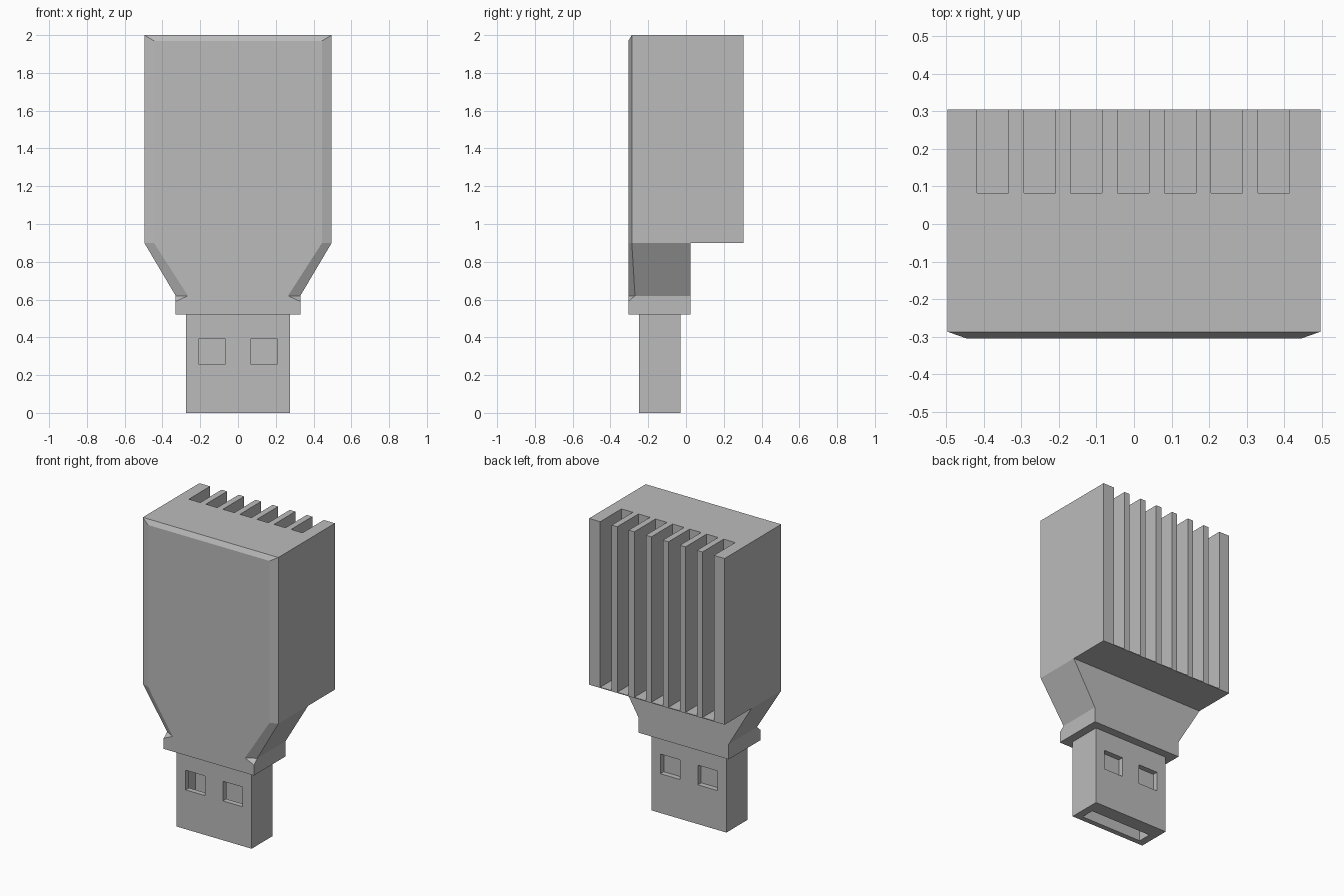
import bpy, bmesh

cube = bpy.data.objects.get("Cube")
if cube:
    bpy.data.objects.remove(cube, do_unlink=True)

grey = bpy.data.materials.new("plain grey")
grey.use_nodes = True
COLOUR = (0.5, 0.5, 0.5, 1)
grey.diffuse_color = COLOUR
grey.node_tree.nodes["Principled BSDF"].inputs["Base Color"].default_value = COLOUR


def finish(name, bm):
    bmesh.ops.recalc_face_normals(bm, faces=bm.faces)
    mesh = bpy.data.meshes.new(name)
    bm.to_mesh(mesh)
    bm.free()
    mesh.materials.append(grey)
    obj = bpy.data.objects.new(name, mesh)
    bpy.context.collection.objects.link(obj)
    return obj


def loft(name, rings):
    """Skin closed rings of equal length and cap both ends."""
    bm = bmesh.new()
    loops = [[bm.verts.new(p) for p in ring] for ring in rings]
    n = len(loops[0])
    for a, b in zip(loops, loops[1:]):
        for i in range(n):
            j = (i + 1) % n
            bm.faces.new((a[i], a[j], b[j], b[i]))
    bm.faces.new(loops[0])
    bm.faces.new(loops[-1])
    return finish(name, bm)


def box(name, x, y, z):
    return loft(name, [[(x[0], y[0], h), (x[1], y[0], h),
                        (x[1], y[1], h), (x[0], y[1], h)] for h in z])


def cut(target, cutters):
    for c in cutters:
        c.hide_render = True
        mod = target.modifiers.new("cut", "BOOLEAN")
        mod.operation, mod.solver, mod.object = "DIFFERENCE", "EXACT", c
    graph = bpy.context.evaluated_depsgraph_get()
    result = bpy.data.meshes.new_from_object(target.evaluated_get(graph))
    target.modifiers.clear()
    target.data = result
    for c in cutters:
        bpy.data.objects.remove(c, do_unlink=True)


W, FRONT, BACK, JOIN = 0.496, -0.305, 0.305, 0.025

# Casing: tapered outline with a shallow bevelled front
def outline(half):
    return half + [(-x, y, z) for x, y, z in reversed(half)]

rim = [(0.33, -0.27, 0.62), (W, -0.287, 0.9), (W, -0.287, 2)]
face = [(0.265, FRONT, 0.62), (0.445, FRONT, 0.9), (0.445, FRONT, 1.97)]
loft("casing", [outline([(x, JOIN, z) for x, y, z in rim]),
                outline(rim), outline(face)])

# Heat sink: comb profile extruded upwards over a thin floor
comb = [(-W, BACK), (-W, JOIN), (W, JOIN), (W, BACK)]
for i in reversed(range(7)):
    left = -0.418 + i * 0.1247
    right = left + 0.084
    comb += [(right, BACK), (right, 0.083), (left, 0.083), (left, BACK)]
loft("heat_sink", [[(x, y, z) for x, y in comb] for z in (0.905, 2)])
box("heat_sink_floor", (-W, W), (JOIN, BACK), (0.9, 0.905))

# Collar: block with its two upper front corners clipped
bm = bmesh.new()
for s in (-1, 1):
    for p in [(0.33, JOIN, 0.52), (0.33, JOIN, 0.62), (0.33, FRONT, 0.52),
              (0.33, FRONT, 0.59), (0.33, -0.27, 0.62), (0.265, FRONT, 0.62)]:
        bm.verts.new((s * p[0], p[1], p[2]))
bmesh.ops.convex_hull(bm, input=bm.verts)
bmesh.ops.dissolve_limit(bm, angle_limit=0.01, verts=bm.verts, edges=bm.edges)
finish("collar", bm)

# Plug: open slot underneath, two windows on the front and two on the back
plug = box("plug", (-0.275, 0.275), (-0.25, -0.03), (0, 0.53))
cutters = [box("slot_cutter", (-0.225, 0.225), (-0.215, -0.125), (-0.1, 0.46))]
for s in (-1, 1):
    xs = sorted((s * 0.065, s * 0.208))
    cutters.append(box("front_window_cutter", xs, (-0.3, -0.2), (0.26, 0.39)))
    cutters.append(box("back_window_cutter", xs, (-0.065, 0.02), (0.26, 0.39)))
cut(plug, cutters)
